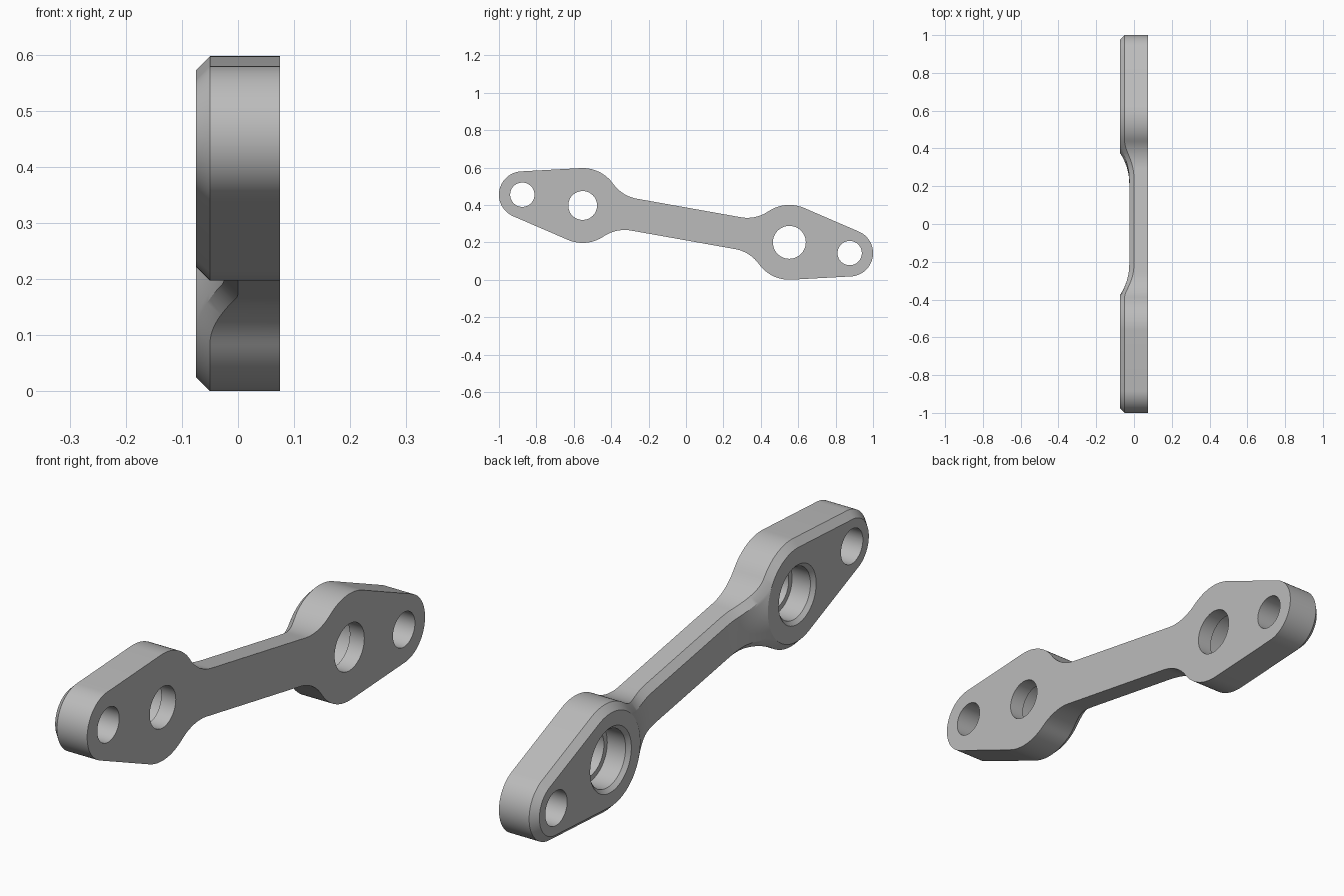
import bpy, bmesh, math
from math import sin, cos, pi, hypot, atan2, sqrt
from mathutils import Vector

cube = bpy.data.objects.get("Cube")
if cube:
    bpy.data.objects.remove(cube)

BACK, FRONT, STEP, CH = 0.075, -0.075, 0.05, 0.025   # plate depths along x, chamfer
MID_Z = 0.2985
BOSS = Vector((-0.5525, 0.397))                       # boss centre (y, z)
BOSS_R, END_R, END_U, BAR_W, FIL = 0.2, 0.125, -0.3277, 0.0865, 0.2
to_mid = Vector((0, MID_Z)) - BOSS
HALF = to_mid.length
AX = to_mid.normalized()
NO = Vector((-AX.y, AX.x))
RUN = 0.34                                            # radius where the step fades into the bar

mat = bpy.data.materials.new("grey_metal")
mat.use_nodes = True
grey = (0.5, 0.5, 0.5, 1)
mat.diffuse_color = grey
mat.node_tree.nodes["Principled BSDF"].inputs["Base Color"].default_value = grey


def place(u, v, half):
    """Local link coordinates to (y, z); the second half is turned by 180 degrees."""
    p = BOSS + AX * u + NO * v
    return (p.x, p.y) if half == 0 else (-p.x, 2 * MID_Z - p.y)


def step_height(r):
    """Concave run-out from the boss face down to the thin bar."""
    length = max(RUN - r, 0)
    full = RUN - (BOSS_R - CH)
    rad = (full ** 2 + STEP ** 2) / (2 * STEP)
    return FRONT + STEP - rad + sqrt(rad ** 2 - length ** 2)


def arc(cu, cv, rad, a, b, n, sign=1):
    """Points with outward normals along an arc."""
    out = []
    for i in range(n + 1):
        t = a + (b - a) * i / n
        out.append((cu + sign * rad * cos(t), cv + sign * rad * sin(t), cos(t), sin(t)))
    return out


# Upper outline of one half: end arc, boss arc, fillet, bar
tangent = pi / 2 + math.asin((BOSS_R - END_R) / -END_U)
fil_u = sqrt((BOSS_R + FIL) ** 2 - (BAR_W + FIL) ** 2)
join = atan2(BAR_W + FIL, fil_u)
boss_path = arc(END_U, 0, END_R, pi, tangent, 16) + arc(0, 0, BOSS_R, tangent, join, 16)
bar_path = arc(fil_u, BAR_W + FIL, FIL, join, pi / 2, 14, -1)
for r in (0.3, 0.315, RUN):
    bar_path.append((sqrt(r * r - (BAR_W - CH) ** 2), BAR_W, 0, 1))
bar_path.append((HALF, BAR_W, 0, 1))
path = boss_path + bar_path[1:]
first = len(boss_path) - 1

bm = bmesh.new()
cache = {}


def vert(x, u, v, half):
    y, z = place(u, v, half)
    key = (round(x, 5), round(y, 5), round(z, 5))
    if key not in cache:
        cache[key] = bm.verts.new((x, y, z))
    return cache[key]


def face(verts):
    loop = list(dict.fromkeys(verts))
    if len(loop) > 2:
        bm.faces.new(loop)


ACROSS = 12
for half in (0, 1):
    sides = {}
    for s in (1, -1):
        rings = []
        for i, (u, v, nu, nv) in enumerate(path):
            qu, qv = u - CH * nu, v - CH * nv
            top = FRONT if i <= first else step_height(hypot(qu, qv))
            rings.append((vert(BACK, u, s * v, half), vert(top + CH, u, s * v, half),
                          vert(top, qu, s * qv, half)))
        # side wall and chamfer
        for a, b in zip(rings, rings[1:]):
            face((a[0], b[0], b[1], a[1]))
            face((a[1], b[1], b[2], a[2]))
        sides[s] = rings
    # flat rear face
    face([r[0] for r in sides[1]] + [r[0] for r in reversed(sides[-1])])
    # recessed bar surface, in arcs around the boss
    rows = []
    for u, v, nu, nv in path[first:]:
        qu, qv = u - CH * nu, v - CH * nv
        r, ang = hypot(qu, qv), atan2(qv, qu)
        x = step_height(r)
        row = []
        for j in range(ACROSS + 1):
            t = 1 - 2 * j / ACROSS
            if u == HALF:
                row.append(vert(x, u, qv * t, half))
            else:
                row.append(vert(x, r * cos(ang * t), r * sin(ang * t), half))
        rows.append(row)
    for a, b in zip(rows, rows[1:]):
        for j in range(ACROSS):
            face((a[j], b[j], b[j + 1], a[j + 1]))
    # flat boss face
    face([r[2] for r in sides[1][:first + 1]] + rows[0][1:-1]
         + [r[2] for r in reversed(sides[-1][:first + 1])])

bmesh.ops.recalc_face_normals(bm, faces=bm.faces)
mesh = bpy.data.meshes.new("link_arm")
bm.to_mesh(mesh)
bm.free()
link = bpy.data.objects.new("link_arm", mesh)
bpy.context.collection.objects.link(link)
mesh.materials.append(mat)


def bore(name, u, half, profile, n=48):
    """Cut a round hole whose (x, radius) profile is turned about the x direction."""
    cy, cz = place(u, 0, half)
    cb = bmesh.new()
    rings = [[cb.verts.new((x, cy + r * cos(2 * pi * i / n), cz + r * sin(2 * pi * i / n)))
              for i in range(n)] for x, r in profile]
    for a, b in zip(rings, rings[1:]):
        for i in range(n):
            cb.faces.new((a[i], a[(i + 1) % n], b[(i + 1) % n], b[i]))
    cb.faces.new(rings[0])
    cb.faces.new(rings[-1])
    bmesh.ops.recalc_face_normals(cb, faces=cb.faces)
    cm = bpy.data.meshes.new(name)
    cb.to_mesh(cm)
    cb.free()
    cm.materials.append(mat)
    cutter = bpy.data.objects.new(name, cm)
    cutter.hide_render = True
    bpy.context.collection.objects.link(cutter)
    mod = link.modifiers.new(name, "BOOLEAN")
    mod.operation, mod.solver, mod.object = "DIFFERENCE", "EXACT", cutter
    bpy.ops.object.modifier_apply(modifier=name)
    bpy.data.objects.remove(cutter)


bpy.context.view_layer.objects.active = link
link.select_set(True)
for half, r in ((0, 0.077), (1, 0.088)):
    bore("end_hole", END_U, half, [(-0.2, 0.065), (0.2, 0.065)])
    # stepped bearing bore with a chamfered mouth
    wide = r + 0.02
    bore("boss_hole", 0, half, [(-0.2, wide + 0.014), (-0.075, wide + 0.014), (-0.061, wide),
                                (0.015, wide), (0.015, r), (0.2, r)])

bpy.ops.object.shade_smooth_by_angle(angle=math.radians(25))
